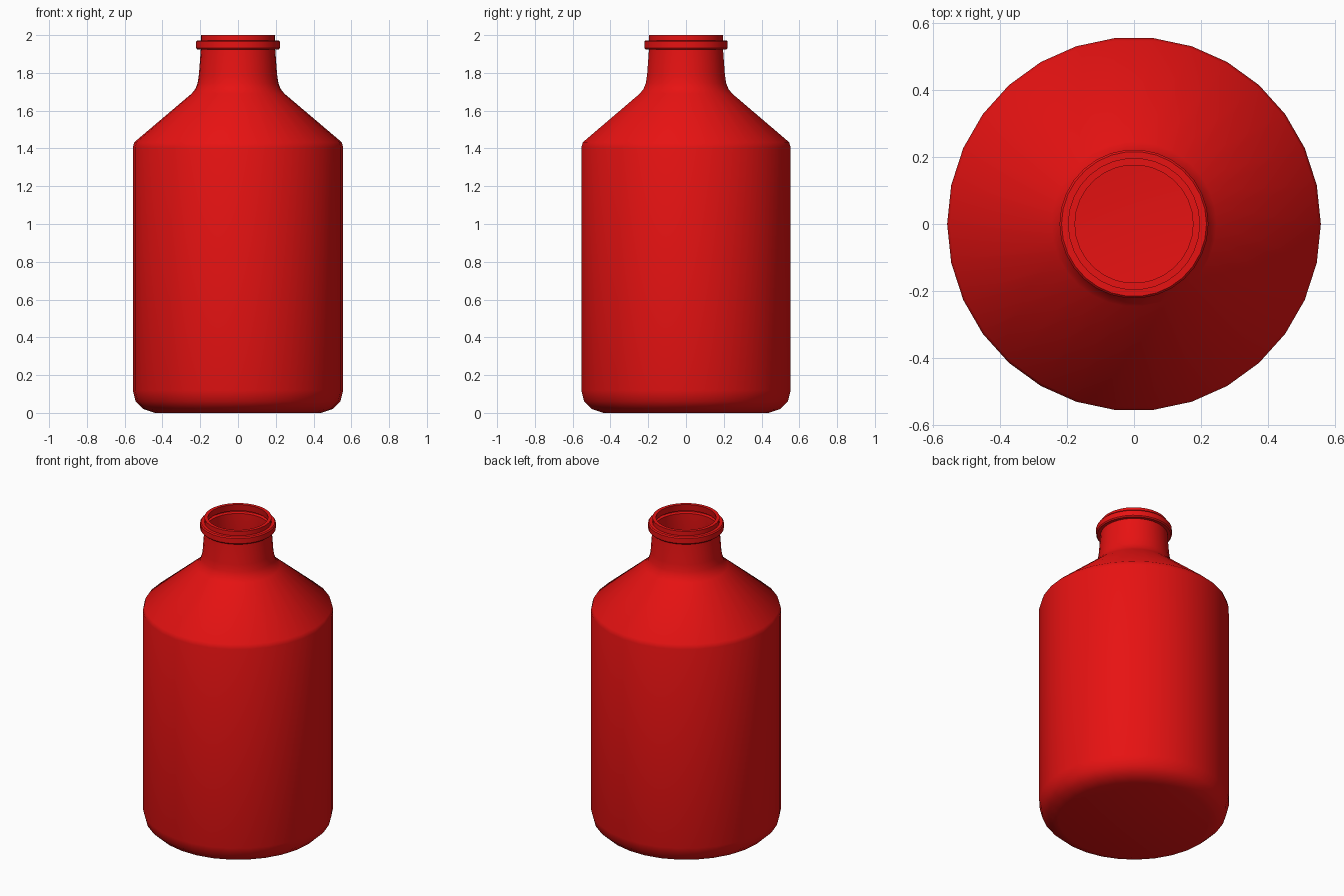
import bpy, bmesh, math

if "Cube" in bpy.data.objects:
    bpy.data.objects.remove(bpy.data.objects["Cube"])

SIDES = 30
WALL = 0.021

# Outer silhouette (radius, height) from the base centre to the mouth
profile = [
    (0.0, 0.0), (0.44, 0.0), (0.50, 0.02), (0.542, 0.06), (0.557, 0.12),
    (0.557, 1.405), (0.549, 1.433),                # straight body wall
    (0.246, 1.69), (0.226, 1.715), (0.214, 1.745), (0.207, 1.79),  # shoulder
    (0.197, 1.925),                                # neck
    (0.216, 1.925), (0.222, 1.932), (0.222, 1.965), (0.216, 1.972),  # ring
    (0.197, 1.972), (0.197, 2.0),                  # lip
]

# Lathe the profile around z
bm = bmesh.new()
verts = [bm.verts.new((r, 0, z)) for r, z in profile]
edges = [bm.edges.new(pair) for pair in zip(verts, verts[1:])]
bmesh.ops.spin(bm, geom=verts + edges, cent=(0, 0, 0), axis=(0, 0, 1),
               angle=math.tau, steps=SIDES)
bmesh.ops.remove_doubles(bm, verts=bm.verts[:], dist=0.0005)
bmesh.ops.recalc_face_normals(bm, faces=bm.faces[:])
# Make sure the open shell faces outward
base = min(bm.faces, key=lambda f: f.calc_center_median().z)
if base.normal.z > 0:
    bmesh.ops.reverse_faces(bm, faces=bm.faces[:])
mesh = bpy.data.meshes.new("bottle")
bm.to_mesh(mesh)
bm.free()
bottle = bpy.data.objects.new("bottle", mesh)
bpy.context.collection.objects.link(bottle)

# Hollow wall, leaving the mouth open
solid = bottle.modifiers.new("wall", 'SOLIDIFY')
solid.thickness = WALL
solid.offset = -1
bpy.context.view_layer.objects.active = bottle
bottle.select_set(True)
bpy.ops.object.modifier_apply(modifier="wall")
bpy.ops.object.shade_smooth_by_angle(angle=math.radians(40))

# Red finish
red = bpy.data.materials.new("red")
red.diffuse_color = (0.8, 0.006, 0.006, 1)
red.use_nodes = True
red.node_tree.nodes["Principled BSDF"].inputs["Base Color"].default_value = red.diffuse_color
mesh.materials.append(red)
